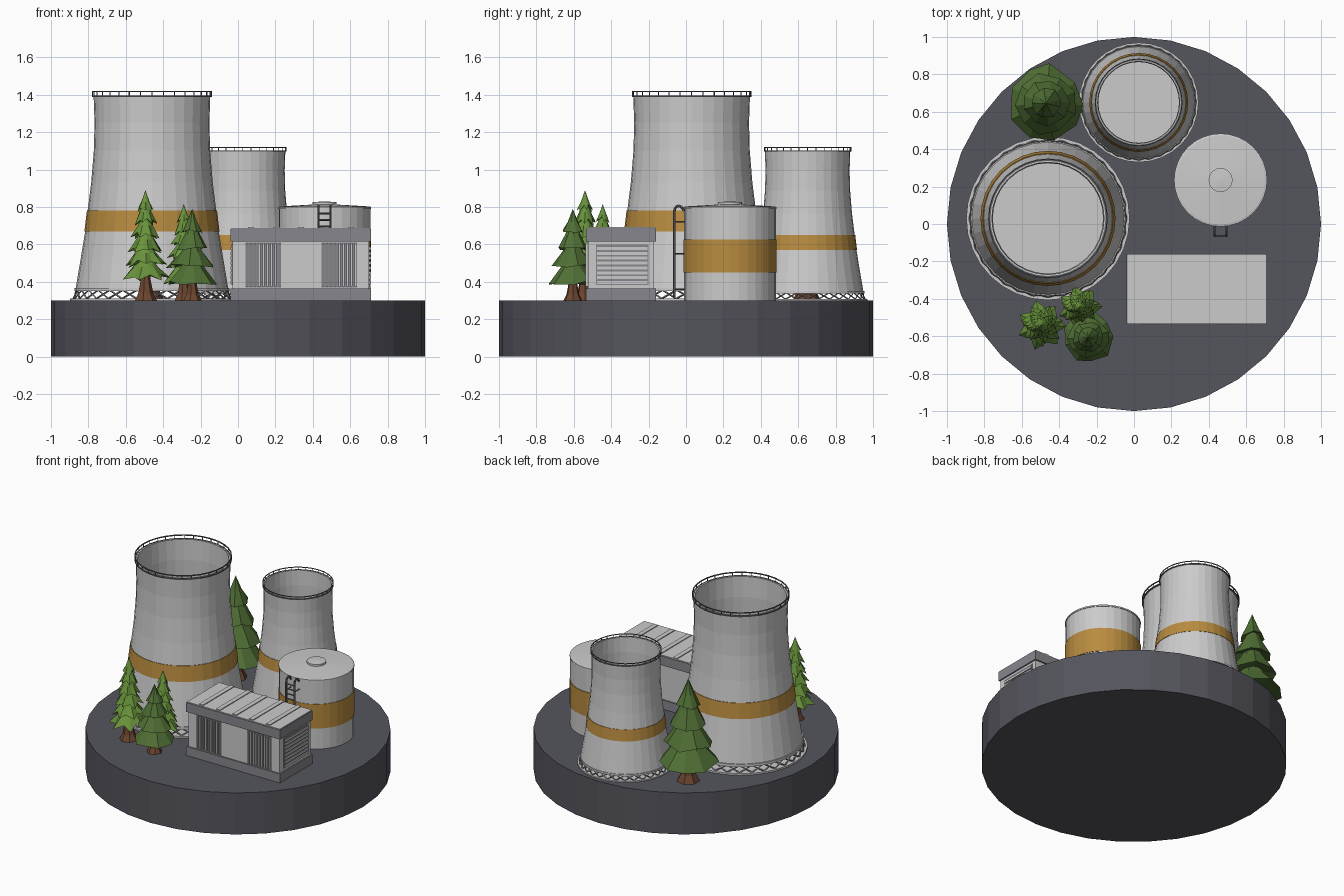
import bpy, bmesh, math, random
from mathutils import Matrix, Vector

if "Cube" in bpy.data.objects:
    bpy.data.objects.remove(bpy.data.objects["Cube"])

random.seed(4)
G = 0.30  # ground level on top of the plinth


def material(name, rgb):
    m = bpy.data.materials.new(name)
    m.diffuse_color = (*rgb, 1)
    m.use_nodes = True
    m.node_tree.nodes["Principled BSDF"].inputs["Base Color"].default_value = m.diffuse_color
    return m


DARK = material("slate", (0.09, 0.09, 0.11))
GOLD = material("ochre", (0.48, 0.26, 0.05))
PALE = material("pale_grey", (0.62, 0.62, 0.64))
TRIM = material("trim_grey", (0.24, 0.24, 0.27))
METAL = material("metal", (0.13, 0.13, 0.14))
LEAF = material("bright_leaf", (0.14, 0.29, 0.045))
PINE = material("dark_leaf", (0.08, 0.16, 0.035))
BARK = material("bark", (0.15, 0.06, 0.03))


def finish(name, bm, mat, loc=(0, 0, 0)):
    bmesh.ops.recalc_face_normals(bm, faces=bm.faces)
    me = bpy.data.meshes.new(name)
    bm.to_mesh(me)
    bm.free()
    ob = bpy.data.objects.new(name, me)
    ob.location = loc
    me.materials.append(mat)
    bpy.context.collection.objects.link(ob)
    return ob


def lathe(name, profile, n, loc, mat, closed=False):
    """Spin (radius, z) points; radius 0 makes a pole."""
    bm = bmesh.new()
    rings = []
    for r, z in profile:
        if r == 0:
            rings.append([bm.verts.new((0, 0, z))] * n)
        else:
            rings.append([bm.verts.new((r * math.cos(i * math.tau / n), r * math.sin(i * math.tau / n), z))
                          for i in range(n)])
    pairs = list(zip(rings, rings[1:])) + ([(rings[-1], rings[0])] if closed else [])
    for a, b in pairs:
        for i in range(n):
            j = (i + 1) % n
            bm.faces.new(list(dict.fromkeys((a[i], a[j], b[j], b[i]))))
    return finish(name, bm, mat, loc)


def beam(bm, p, q, r, sides=4):
    p, q = Vector(p), Vector(q)
    d = q - p
    m = Matrix.Translation((p + q) / 2) @ d.to_track_quat('Z', 'Y').to_matrix().to_4x4()
    bmesh.ops.create_cone(bm, cap_ends=True, segments=sides, radius1=r, radius2=r, depth=d.length, matrix=m)


def box(bm, x0, x1, y0, y1, z0, z1):
    m = Matrix.Translation(((x0 + x1) / 2, (y0 + y1) / 2, (z0 + z1) / 2))
    bmesh.ops.create_cube(bm, size=1, matrix=m @ Matrix.Diagonal((x1 - x0, y1 - y0, z1 - z0, 1)))


def boxes(name, mat, *dims):
    bm = bmesh.new()
    for d in dims:
        box(bm, *d)
    return finish(name, bm, mat)


def polar(r, a, z):
    return (r * math.cos(a), r * math.sin(a), z)


# Round plinth
lathe("plinth", [(0, 0), (1, 0), (1, G), (0, G)], 32, (0, 0, 0), DARK)


# Cooling towers: shell, floor, band, leg lattice and rim railing
def tower(name, x, y, s):
    loc = (x, y, G)
    outer = [(.408, .065), (.385, .20), (.357, .37), (.344, .48), (.325, .63), (.311, .80), (.307, .95), (.312, 1.095)]
    inner = [(r - .012, z) for r, z in reversed(outer)]
    parts = [
        lathe(name + "_shell", outer + inner, 32, loc, PALE, True),
        lathe(name + "_floor", [(0, 0), (.437, 0), (.437, .012), (0, .012)], 32, loc, PALE),
        lathe(name + "_band", [(.356, .37), (.361, .37), (.348, .48), (.343, .48)], 32, loc, GOLD, True),
        lathe(name + "_lower_ring", [(.398, .05), (.414, .05), (.414, .068), (.398, .068)], 32, loc, PALE, True),
        lathe(name + "_rail", [(.314, 1.114), (.32, 1.114), (.32, 1.121), (.314, 1.121)], 32, loc, METAL, True),
        lathe(name + "_rim_walk", [(.308, 1.088), (.32, 1.088), (.32, 1.096), (.308, 1.096)], 32, loc, METAL, True)]
    legs, posts = bmesh.new(), bmesh.new()
    n = 32
    for i in range(n):
        a, b = i * math.tau / n, (i + 1) * math.tau / n
        beam(legs, polar(.42, a, .01), polar(.406, b, .056), .005)
        beam(legs, polar(.42, b, .01), polar(.406, a, .056), .005)
        beam(posts, polar(.317, a, 1.09), polar(.317, a, 1.118), .003)
    parts += [finish(name + "_legs", legs, TRIM, loc), finish(name + "_rail_posts", posts, METAL, loc)]
    for p in parts:
        p.scale = (s, s, s)


tower("large_tower", -0.46, 0.03, 1)
tower("small_tower", 0.025, 0.65, 0.732)

# Storage tank with band, shallow lid, hatch and ladder
T = (0.463, 0.235, G)
lathe("tank", [(0, 0), (.245, 0), (.245, .49), (.249, .49), (.249, .50), (.238, .503), (0, .517)], 32, T, PALE)
lathe("tank_band", [(.243, .15), (.249, .15), (.249, .325), (.243, .325)], 32, T, GOLD, True)
lathe("tank_hatch", [(0, .50), (.064, .50), (.064, .526), (0, .53)], 20, T, PALE)
bm = bmesh.new()
for x in (.43, .495):
    pts = [(x, -.063, .32), (x, -.063, .775), (x, -.057, .797), (x, -.042, .807), (x, -.025, .80), (x, -.01, .78)]
    for p, q in zip(pts, pts[1:]):
        beam(bm, p, q, .007, 6)
    for z in (.36, .55, .72):
        beam(bm, (x, -.063, z), (x, -.005, z), .004)
for i in range(13):
    beam(bm, (.43, -.063, .345 + i * .035), (.495, -.063, .345 + i * .035), .005)
finish("tank_ladder", bm, METAL)

# Machine building: plinth, walls, roof slab and ribs
boxes("building_walls", PALE, (-.03, .70, -.525, -.17, G, .65))
boxes("building_footing", TRIM, (-.04, .71, -.535, -.16, G, .365))
boxes("building_roof_edge", TRIM, (-.04, .71, -.535, -.16, .615, .682))
boxes("building_roof", PALE, (-.036, .706, -.531, -.164, .68, .687))
boxes("roof_ribs", PALE, *[(x - .016, x + .016, -.522, -.165, .685, .693) for x in (.07, .205, .337, .47, .605)])

# Vertical front grilles, horizontal side louvres
boxes("front_grilles", PALE, *[(x0 + i * .022, x0 + i * .022 + .011, -.537, -.523, .375, .607)
                               for x0 in (.042, .448) for i in range(9)])
boxes("front_grille_backs", TRIM, *[(x0, x0 + .19, -.527, -.52, .37, .61) for x0 in (.04, .446)])
boxes("side_louvres", PALE, *[(xa, xa + .012, -.475, -.205, .388 + i * .026, .404 + i * .026)
                              for xa in (-.04, .698) for i in range(8)])
boxes("side_louvre_backs", TRIM, *[(xa, xa + .006, -.48, -.20, .383, .60) for xa in (-.034, .698)])


# Trees: tapered trunk and stacked cones with uneven drooping rims
def tree(name, x, y, h, radius, tiers, sides, jag, mat):
    lathe(name + "_trunk", [(0, 0), (.105 * h, 0), (.07 * h, .07 * h), (.045 * h, .2 * h), (.03 * h, .45 * h), (0, .45 * h)],
          7, (x, y, G), BARK)
    bm = bmesh.new()
    for t in range(tiers):
        f = t / tiers
        r = radius * (1 - .8 * f)
        z0 = h * (.19 + .75 * f)
        z1 = min(h, z0 + h * (1.15 / tiers + .08)) if t < tiers - 1 else h
        top = bm.verts.new((0, 0, z1))
        low = bm.verts.new((0, 0, z0 + .05 * h))
        rim, mid = [], []
        for i in range(sides):
            a = (i + .5 * t + random.uniform(-.15, .15)) * math.tau / sides
            k = 1 if i % 2 == 0 else 1 - jag
            rim.append(bm.verts.new(polar(r * k * random.uniform(.93, 1.03), a, z0 + (1 - k) * .12 * h + random.uniform(-.02, .02) * h)))
            mid.append(bm.verts.new(polar(r * .5, a, z0 + (z1 - z0) * .42)))
        for i in range(sides):
            j = (i + 1) % sides
            bm.faces.new((top, mid[i], mid[j]))
            bm.faces.new((mid[i], rim[i], rim[j], mid[j]))
            bm.faces.new((low, rim[j], rim[i]))
    finish(name + "_foliage", bm, mat, (x, y, G))


tree("back_tree", -.47, .645, .735, .213, 4, 9, .05, PINE)
tree("front_dark_tree", -.245, -.605, .49, .142, 4, 9, .05, PINE)
tree("front_left_tree", -.495, -.54, .59, .135, 6, 14, .3, LEAF)
tree("front_middle_tree", -.29, -.445, .515, .12, 6, 14, .3, LEAF)
